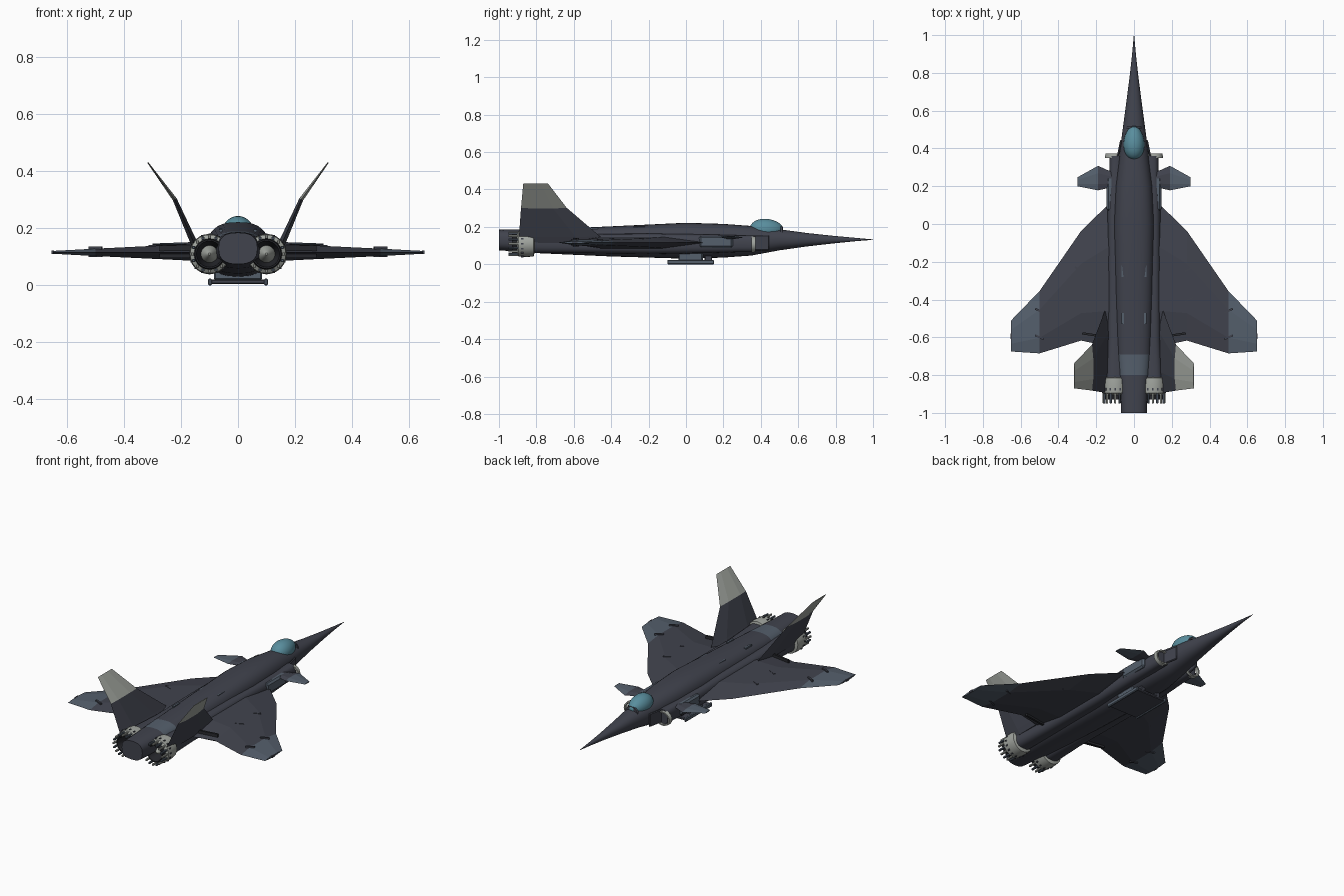
import bpy, bmesh, math
from mathutils import Vector

cube = bpy.data.objects.get("Cube")
if cube:
    bpy.data.objects.remove(cube, do_unlink=True)


def material(name, r, g, b):
    m = bpy.data.materials.new(name)
    m.use_nodes = True
    m.diffuse_color = (r, g, b, 1)
    bsdf = m.node_tree.nodes["Principled BSDF"]
    bsdf.inputs["Base Color"].default_value = (r, g, b, 1)
    bsdf.inputs["Roughness"].default_value = 0.6
    return m


DARK = material("dark slate", 0.052, 0.056, 0.075)
BLUE = material("blue grey", 0.09, 0.115, 0.15)
PALE = material("pale warm grey", 0.36, 0.38, 0.35)
GLASS = material("teal glass", 0.10, 0.27, 0.34)
BLACK = material("near black", 0.02, 0.021, 0.026)


def finish(name, bm, mats, rule=None, mirror=False, smooth=None):
    """Turn a bmesh into an object, colouring faces by rule and mirroring."""
    bmesh.ops.recalc_face_normals(bm, faces=bm.faces[:])
    if rule:
        for f in bm.faces:
            f.material_index = rule(f.calc_center_median())
    mesh = bpy.data.meshes.new(name)
    bm.to_mesh(mesh)
    bm.free()
    for m in mats:
        mesh.materials.append(m)
    ob = bpy.data.objects.new(name, mesh)
    bpy.context.collection.objects.link(ob)
    if mirror:
        ob.modifiers.new("Mirror", 'MIRROR')
    if smooth:
        bpy.ops.object.select_all(action='DESELECT')
        ob.select_set(True)
        bpy.context.view_layer.objects.active = ob
        bpy.ops.object.shade_smooth_by_angle(angle=math.radians(smooth))
    return ob


def loft(name, rings, mats, rule=None, mirror=False, smooth=None, caps=True):
    bm = bmesh.new()
    loops = [[bm.verts.new(p) for p in ring] for ring in rings]
    n = len(loops[0])
    for a, b in zip(loops, loops[1:]):
        for i in range(n):
            j = (i + 1) % n
            bm.faces.new((a[i], a[j], b[j], b[i]))
    if caps:
        bm.faces.new(loops[0])
        bm.faces.new(loops[-1])
    return finish(name, bm, mats, rule, mirror, smooth)


def oval(y, half, low, high, x=0, power=2.0, n=32):
    """Rounded cross-section facing along the length of the aircraft."""
    pts = []
    for i in range(n):
        a = math.tau * i / n
        c, s = math.cos(a), math.sin(a)
        u = math.copysign(abs(c) ** (2 / power), c)
        v = math.copysign(abs(s) ** (2 / power), s)
        pts.append((x + half * u, y, (low + high) / 2 + (high - low) / 2 * v))
    return pts


def foil(lead, trail, normal, thick):
    """Thin six-sided wing section between leading and trailing points."""
    lead, trail = Vector(lead), Vector(trail)
    up = Vector(normal).normalized() * thick / 2
    a, b = lead.lerp(trail, 0.3), lead.lerp(trail, 0.75)
    return [lead, a + up, b + up, trail, b - up, a - up]


def box(name, centre, size, mat, mirror=False, bevel=0.0, turn=0.0):
    bm = bmesh.new()
    bmesh.ops.create_cube(bm, size=1)
    ob = finish(name, bm, [mat])
    for v in ob.data.vertices:
        v.co = Vector(a * s for a, s in zip(v.co, size))
        x, y = v.co.x, v.co.y
        v.co.x = x * math.cos(turn) - y * math.sin(turn)
        v.co.y = x * math.sin(turn) + y * math.cos(turn)
        v.co += Vector(centre)
    if bevel:
        ob.modifiers.new("Bevel", 'BEVEL').width = bevel
    if mirror:
        ob.modifiers.new("Mirror", 'MIRROR')
    return ob


def tube(name, x, z, profile, mat, mirror=True, n=24, caps=False):
    """Turned part along the length, from (y, radius) pairs."""
    rings = [oval(y, r, z - r, z + r, x, n=n) for y, r in profile]
    return loft(name, rings, [mat], None, mirror, 35, caps)


# Fuselage with a lighter rear band and nose tip
body = [(-1.0, .068, .075, .185), (-.9, .072, .068, .187), (-.8, .082, .06, .187),
        (-.69, .09, .055, .19), (-.4, .10, .042, .203), (0, .108, .03, .222),
        (.2, .098, .036, .216), (.35, .08, .047, .205), (.5, .06, .075, .187),
        (.65, .04, .096, .167), (.79, .022, .112, .152), (.9, .01, .123, .142),
        (1.0, .001, .131, .133)]
rings = [oval(y, h, lo, hi, power=2.6 if y < .3 else 2.2) for y, h, lo, hi in body]
loft("fuselage", rings, [DARK, BLUE],
     lambda c: int(-.8 < c.y < -.69 and c.z > .1), smooth=40)

# Side trunks that carry air from the intakes to the engines
trunk = [(-.83, .052, .06, .165), (-.6, .045, .06, .16), (-.2, .045, .055, .165),
         (.12, .045, .06, .16), (.28, .035, .065, .155), (.36, .035, .065, .155)]
loft("engine_trunk", [oval(y, h, lo, hi, .095 if y > -.7 else .10, 2.8, 24)
                      for y, h, lo, hi in trunk], [DARK], mirror=True, smooth=40)
box("intake_side_panel", (.128, .16, .12), (.036, .18, .065), BLUE, True, .01)
box("intake_splitter", (.077, .4, .115), (.01, .09, .08), DARK, True, .004, .2)

# Intake lips
lip = [oval(y, r, .107 - r * .9, .107 + r * .9, .105)
       for y, r in ((.35, .049), (.372, .046), (.372, .038), (.35, .038))]
loft("intake_lip", lip + lip[:1], [PALE], mirror=True, smooth=40, caps=False)

# Canopy and its frame
bm = bmesh.new()
bmesh.ops.create_uvsphere(bm, u_segments=32, v_segments=16, radius=1)
for v in bm.verts:
    taper = 1 - .12 * v.co.y
    v.co = Vector((v.co.x * .055 * taper, .43 + v.co.y * .09, .187 + v.co.z * .056 * taper))
finish("canopy", bm, [GLASS], smooth=60)
tube("canopy_frame", 0, .162, [(.505, .045), (.515, .043)], DARK, False, caps=True)

# Main wings with lighter tips
UP = (0, 0, 1)
wing = [foil((x, le, .116), (x, te, .116), UP, t) for x, le, te, t in (
    (.08, .14, -.65, .064), (.15, .09, -.645, .06), (.28, -.037, -.617, .047),
    (.5, -.355, -.685, .026), (.65, -.51, -.675, .01))]
loft("main_wing", wing, [DARK, BLUE], lambda c: int(c.x > .5), True)
for i, (x, y) in enumerate([(.29, -.24), (.29, -.4), (.5, -.46), (.5, -.6)]):
    box(f"wing_fitting_{i + 1}", (x, y, .118), (.05, .01, .046 if x < .4 else .036),
        DARK, True, turn=.45)
box("wingtip_sensor", (.65, -.595, .116), (.008, .03, .012), DARK, True)
box("flap_hinge", (.2, -.59, .118), (.15, .012, .044), BLACK, True, turn=.15)

# Foreplanes
fore = [foil((x, le, .143), (x, te, .145), UP, t) for x, le, te, t in (
    (.09, .27, .18, .016), (.14, .285, .19, .016),
    (.19, .308, .178, .013), (.3, .247, .2, .005))]
loft("foreplane", fore, [DARK, BLUE], lambda c: int(c.x > .19), True)

# Canted, kinked tail fins with pale tops
fin = [foil((x, le, z), (x, te, z), n, t) for x, le, te, z, n, t in (
    (.14, -.43, -.895, .12, (1, 0, -.45), .026),
    (.155, -.46, -.893, .15, (1, 0, -.45), .024),
    (.222, -.638, -.882, .302, (1, 0, -.6), .015),
    (.317, -.738, -.87, .432, (1, 0, -.75), .004))]
loft("tail_fin", fin, [DARK, PALE], lambda c: int(c.z > .302), True)

# Engine nozzles: pale collar, dark petals, inner bell and centre cone
EX, EZ = .1, .11
tube("nozzle_collar", EX, EZ, [(-.81, .05), (-.815, .068), (-.85, .071), (-.895, .068),
                               (-.905, .054), (-.85, .05)], PALE)
tube("nozzle_bell", EX, EZ, [(-.84, .046), (-.9, .055), (-.93, .051), (-.93, .046),
                             (-.85, .03)], BLACK, caps=True)
tube("nozzle_cone", EX, EZ, [(-.85, .03), (-.9, .014), (-.915, .004)], PALE, caps=True)
for i in range(16):
    a = math.tau * i / 16
    r = .06
    box(f"nozzle_petal_{i + 1}", (EX + r * math.cos(a), -.92, EZ + r * math.sin(a)),
        (.011, .06, .011), BLUE if i % 2 else PALE, True, .002)
    box(f"collar_bolt_{i + 1}", (EX + .069 * math.cos(a), -.875, EZ + .069 * math.sin(a)),
        (.007, .012, .007), DARK, True)

# Belly pack: mount, lower plate and side rails
box("belly_mount", (0, .025, .04), (.17, .13, .045), BLUE, bevel=.006)
box("belly_plate", (0, .025, .013), (.19, .24, .016), DARK, bevel=.004)
box("belly_rail", (.098, .025, .012), (.014, .25, .024), BLUE, True, .004)
box("belly_front_bracket", (.05, .12, .03), (.03, .04, .035), DARK, True, .004)

# Thin panel strips along the spine
for i, y in enumerate((-.5, -.25, 0)):
    box(f"spine_panel_{i + 1}", (.06, y, .192 + .018 * (y + .5)), (.012, .06, .009), BLUE, True)
